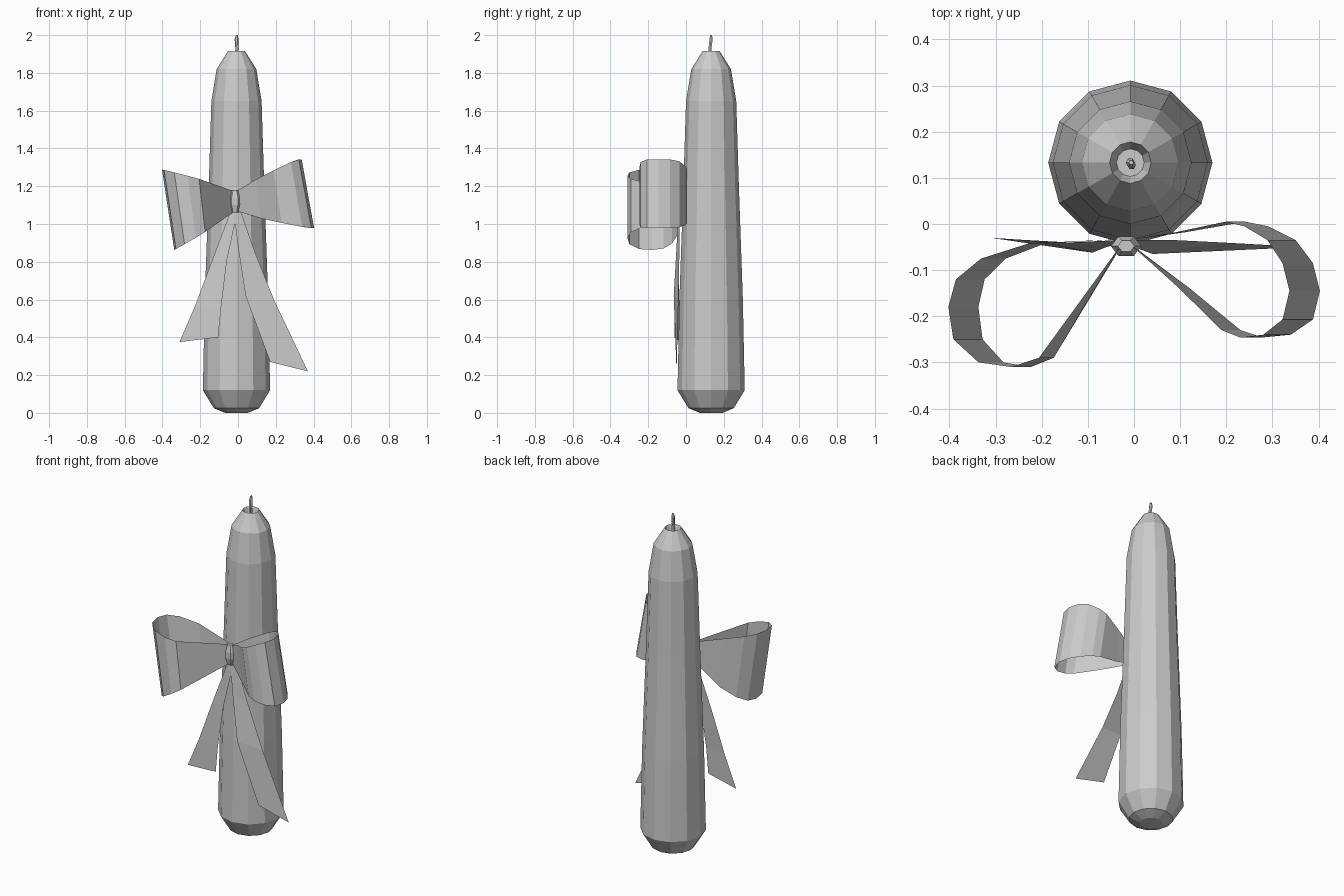
import bpy, bmesh, math
from mathutils import Vector

cube = bpy.data.objects.get("Cube")
if cube:
    bpy.data.objects.remove(cube, do_unlink=True)

grey = bpy.data.materials.new("plain_grey")
grey.use_nodes = True
colour = (0.6, 0.6, 0.6, 1)
grey.diffuse_color = colour
grey.node_tree.nodes["Principled BSDF"].inputs["Base Color"].default_value = colour


def finish(name, bm):
    mesh = bpy.data.meshes.new(name)
    bm.to_mesh(mesh)
    bm.free()
    mesh.materials.append(grey)
    obj = bpy.data.objects.new(name, mesh)
    bpy.context.collection.objects.link(obj)
    return obj


def skin(bm, rows, closed):
    """Join neighbouring rows of vertices with quads."""
    for a, b in zip(rows, rows[1:]):
        n = len(a)
        for i in range(n if closed else n - 1):
            j = (i + 1) % n
            bm.faces.new((a[i], a[j], b[j], b[i]))


def lathe(name, rings, sides, depth=1):
    """Stack rings of (x, y, z, radius) and cap both ends."""
    bm = bmesh.new()
    rows = []
    for x, y, z, r in rings:
        angles = [math.tau * i / sides for i in range(sides)]
        rows.append([bm.verts.new((x + r * math.cos(a), y + depth * r * math.sin(a), z))
                     for a in angles])
    skin(bm, rows, True)
    bm.faces.new(rows[0][::-1])
    bm.faces.new(rows[-1])
    return finish(name, bm)


def ribbon(name, pairs):
    """Single sheet between two edges."""
    bm = bmesh.new()
    skin(bm, [[bm.verts.new(p) for p in pair] for pair in pairs], False)
    return finish(name, bm)


def bow_loop(name, path, rise, spread):
    """Band that widens away from the knot and leans at its outer end."""
    pairs = []
    for x, y in path:
        s = min(1, abs(x + 0.015) / 0.36)
        mid = 1.12 + rise * s
        half = 0.045 + spread * s ** 0.8
        lean = 0.033 * s
        pairs.append((Vector((x - lean, y, mid + half)), Vector((x + lean, y, mid - half))))
    return ribbon(name, pairs)


# Candle body, tapering upward, with a sunken top
cx, cy = -0.008, 0.133
profile = [(0, 0.06), (0.025, 0.12), (0.12, 0.178), (0.6, 0.168), (1.2, 0.147), (1.65, 0.133),
           (1.82, 0.105), (1.915, 0.045), (1.87, 0.03)]
lathe("candle_body", [(cx, cy, z, r) for z, r in profile], 12)

# Wick with a slight bend
lathe("wick", [(cx, cy, 1.86, 0.01), (cx + 0.003, cy - 0.006, 1.93, 0.009),
               (cx, cy, 1.98, 0.01), (cx + 0.002, cy, 2, 0.005)], 6)

# Bow loops
bow_loop("right_bow_loop",
         [(-0.03, -0.05), (-0.19, -0.29), (-0.245, -0.31), (-0.31, -0.3), (-0.36, -0.25),
          (-0.37, -0.18), (-0.355, -0.12), (-0.305, -0.075), (-0.21, -0.042), (-0.03, -0.033)],
         -0.045, 0.17)
bow_loop("left_bow_loop",
         [(0, -0.05), (0.11, -0.14), (0.21, -0.23), (0.255, -0.246), (0.31, -0.24),
          (0.355, -0.207), (0.37, -0.145), (0.355, -0.085), (0.32, -0.035), (0.265, -0.005),
          (0.22, 0.005), (0.1, -0.018), (0, -0.033)],
         0.04, 0.137)

# Knot
lathe("knot", [(-0.017, -0.048, z, r) for z, r in
               ((1.06, 0.018), (1.1, 0.033), (1.14, 0.033), (1.18, 0.018))], 6, 0.75)

# Hanging ribbon ends
ribbon("right_ribbon_end", [
    ((-0.035, -0.035, 1.08), (0, -0.035, 1.08)),
    ((-0.14, -0.04, 0.8), (-0.06, -0.05, 0.8)),
    ((-0.23, -0.035, 0.56), (-0.09, -0.062, 0.55)),
    ((-0.31, -0.03, 0.375), (-0.105, -0.06, 0.4))])
ribbon("left_ribbon_end", [
    ((-0.025, -0.04, 1.08), (0.01, -0.035, 1.08)),
    ((0, -0.05, 0.88), (0.09, -0.035, 0.85)),
    ((0.04, -0.065, 0.62), (0.19, -0.04, 0.6)),
    ((0.17, -0.05, 0.27), (0.37, -0.05, 0.22))])
